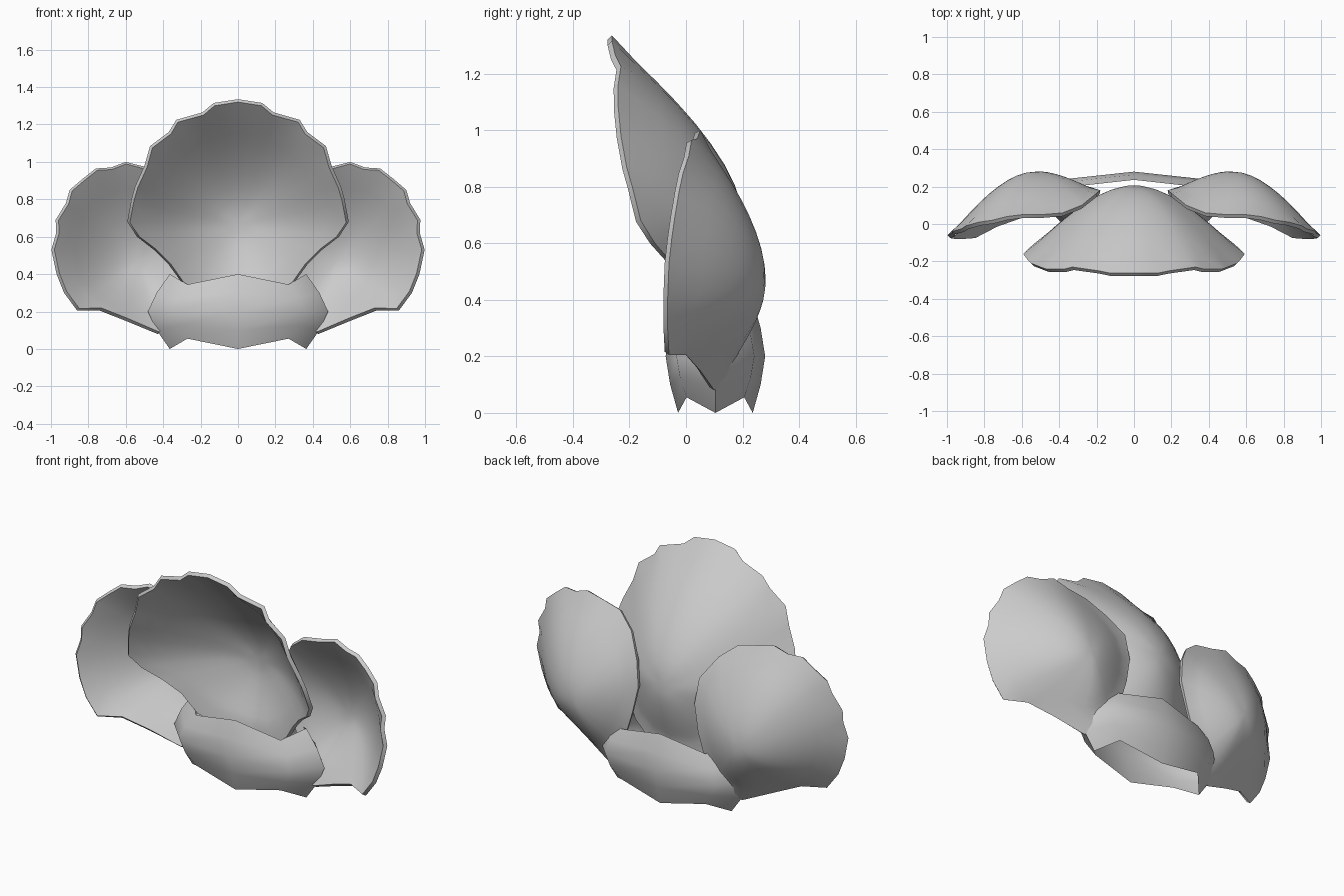
import bpy, bmesh
from mathutils import Vector

if "Cube" in bpy.data.objects:
    bpy.data.objects.remove(bpy.data.objects["Cube"])


def finish(name, bm, thickness, angle):
    me = bpy.data.meshes.new(name)
    bm.to_mesh(me)
    bm.free()
    ob = bpy.data.objects.new(name, me)
    bpy.context.collection.objects.link(ob)
    bpy.ops.object.select_all(action='DESELECT')
    bpy.context.view_layer.objects.active = ob
    ob.select_set(True)
    if thickness:
        mod = ob.modifiers.new("thickness", 'SOLIDIFY')
        mod.thickness = thickness
        mod.offset = -1
        bpy.ops.object.modifier_apply(modifier=mod.name)
    bpy.ops.object.shade_smooth_by_angle(angle=angle)
    return ob


def petal(name, rim, centre, power, sx=1, rings=9, soft=0.3):
    """Bowl-shaped petal: rings shrink from the rim to a softly rounded centre."""
    def ease(s):
        low = soft ** power
        return ((s * s + soft * soft) ** (power / 2) - low) / ((1 + soft * soft) ** (power / 2) - low)

    bm = bmesh.new()
    c = Vector(centre)
    loops = []
    for i in range(1, rings + 1):
        s = i / rings
        loops.append([bm.verts.new((sx * (c.x + (x - c.x) * s),
                                    c.y + (y - c.y) * ease(s),
                                    c.z + (z - c.z) * s)) for x, y, z in rim])
    mid = bm.verts.new((sx * c.x, c.y, c.z))
    n = len(rim)
    for j in range(n):
        k = (j + 1) % n
        bm.faces.new((mid, loops[0][j], loops[0][k]))
        for a, b in zip(loops, loops[1:]):
            bm.faces.new((a[j], b[j], b[k], a[k]))
    # soften the pleats that run in from the scalloped rim
    inner = [v for v in bm.verts if not v.is_boundary]
    for _ in range(4):
        bmesh.ops.smooth_vert(bm, verts=inner, factor=0.5,
                              use_axis_x=True, use_axis_y=True, use_axis_z=True)
    bm.normal_update()
    if sum(f.normal.y * f.calc_area() for f in bm.faces) < 0:
        bmesh.ops.reverse_faces(bm, faces=bm.faces[:])
    return finish(name, bm, 0.022, 1.0)


# Tall middle petal, leaning forward, with a scalloped top rim
half = [(0, -.262, 1.335), (.13, -.262, 1.315), (.19, -.25, 1.265), (.33, -.23, 1.225),
        (.37, -.24, 1.16), (.47, -.24, 1.085), (.50, -.23, .98), (.55, -.21, .87),
        (.57, -.19, .80), (.592, -.16, .68), (.54, -.11, .60), (.45, -.05, .53),
        (.37, .01, .45), (.29, .05, .34), (.15, .11, .27), (0, .13, .25)]
full = half + [(-x, y, z) for x, y, z in half[-2:0:-1]]
petal("middle_petal", full, (0, .212, .66), 1.5)

# Pair of side petals
side = [(.60, .05, 1.0), (.68, .04, .97), (.76, .02, .965), (.83, .01, .91),
        (.90, -.01, .85), (.92, -.025, .78), (.975, -.04, .69), (.972, -.05, .62),
        (.998, -.06, .53), (.97, -.065, .40), (.93, -.065, .30), (.86, -.06, .205),
        (.74, .0, .205), (.60, .05, .15), (.43, .10, .08), (.38, .15, .12),
        (.33, .18, .22), (.25, .19, .32), (.21, .19, .45), (.18, .18, .60),
        (.20, .165, .75), (.28, .10, .87), (.38, .06, .95), (.50, .05, .975)]
for label, sx in (("left", -1), ("right", 1)):
    petal(label + "_side_petal", side, (.53, .285, .47), 1.55, sx)

# Base: an open barrel of four bulging walls whose rims peak mid-wall and dip at the corners
# each level: (end x, wall y, mid-wall height, corner x, corner y, corner height)
levels = [(.365, .132, -.20, .270, .102, -.145),
          (.435, .160, -.10, .325, .125, -.075),
          (.482, .176, .00, .350, .138, .000),
          (.435, .160, .10, .325, .125, .075),
          (.365, .132, .20, .270, .102, .145)]
bm = bmesh.new()
rows = []
for ex, wy, mz, cx, cy, cz in levels:
    ring = [(ex, 0, mz), (cx, cy, cz), (0, wy, mz), (-cx, cy, cz),
            (-ex, 0, mz), (-cx, -cy, cz), (0, -wy, mz), (cx, -cy, cz)]
    rows.append([bm.verts.new((x, y + .104, z + .20)) for x, y, z in ring])
for a, b in zip(rows, rows[1:]):
    for j in range(8):
        k = (j + 1) % 8
        bm.faces.new((a[j], a[k], b[k], b[j]))
finish("barrel_base", bm, 0, 1.3)
